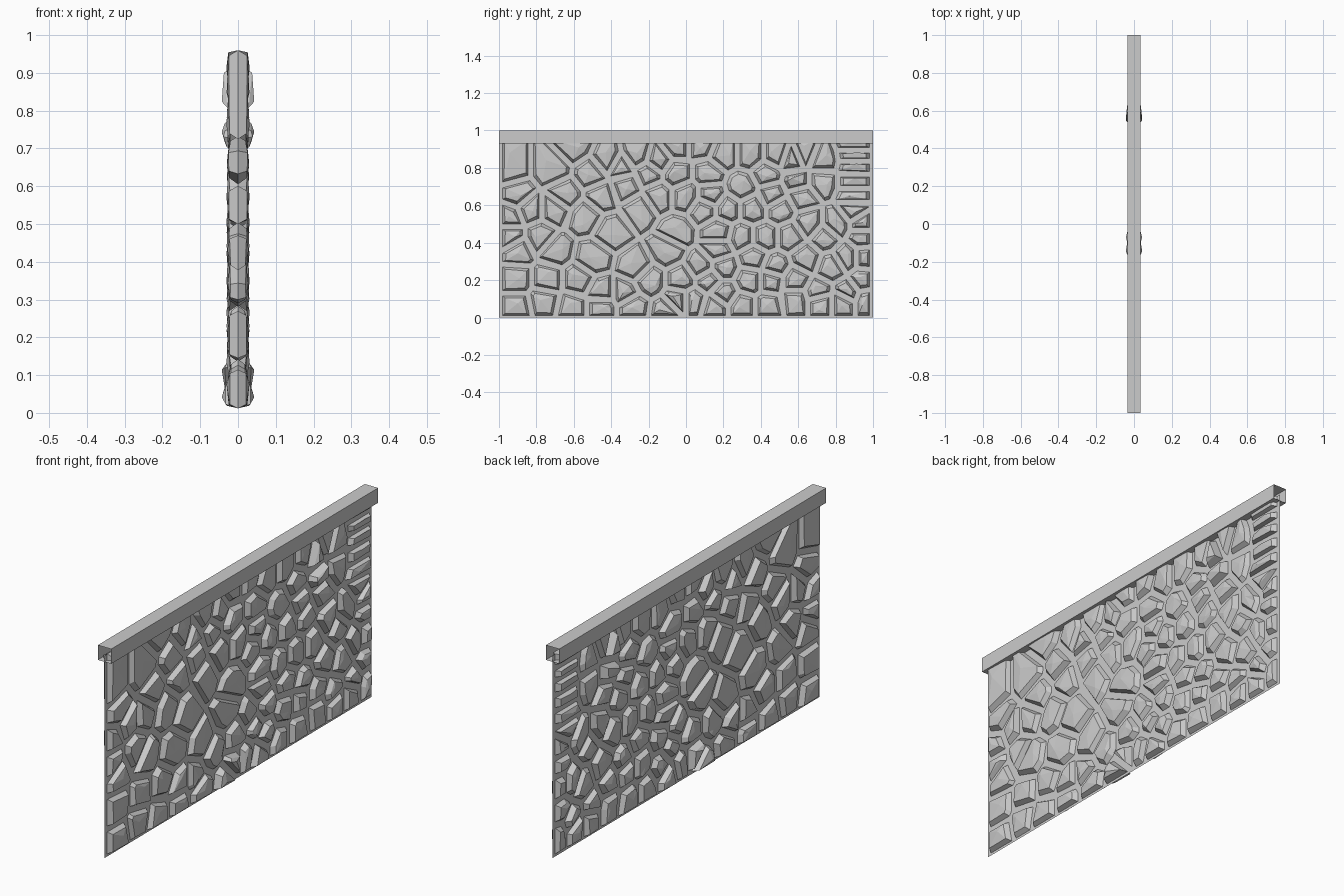
import bpy, bmesh, random
from mathutils import Vector

if "Cube" in bpy.data.objects:
    bpy.data.objects.remove(bpy.data.objects["Cube"])

random.seed(4)

# Stone centres: height -> positions along the wall
ROWS = {
    .03: [-.10],
    .06: [-.91, -.61, -.45, -.29, .15, .30, .44],
    .09: [-.76, -.04, .04, .58, .72, .84, .97],
    .13: [-.45, -.33, .20, .71, .86],
    .20: [-.91, -.74, -.58, -.20, -.02, .12, .34, .46, .58, .95],
    .27: [-.27, .08, .20, .48, .78],
    .32: [-.50, .36, .64, .86, .96],
    .36: [-.90, -.70, -.10, .17],
    .43: [-.94, -.78, .30, .42, .56, .74, .95],
    .46: [-.40, -.05, .17],
    .50: [.66, .80, .95],
    .54: [-.94, -.54],
    .58: [-.84, -.70, -.25, .10, .22, .36, .50, .90],
    .65: [-.90, -.65, -.45, -.15, 0, .13, .46, .62, .90],
    .70: [-.32, .30],
    .73: [.60, .72, .90],
    .77: [-.50, -.20, -.05, .12, .43],
    .80: [-.94, -.72, -.35, .90],
    .84: [-.42, -.15, .57, .72],
    .87: [-.26, .20, .35, .48, .64, .90],
    .92: [-.60, -.05, .08, .90],
}
PROUD = {(.57, .84), (.60, .73), (-.04, .09), (-.10, .03)}  # stones sticking out further
GAP = .015


def new_object(name, bm):
    bmesh.ops.recalc_face_normals(bm, faces=bm.faces)
    me = bpy.data.meshes.new(name)
    bm.to_mesh(me)
    bm.free()
    ob = bpy.data.objects.new(name, me)
    bpy.context.collection.objects.link(ob)
    return ob


def clip(poly, point, normal):
    """Keep the part of a 2D polygon behind a line."""
    out = []
    for a, b in zip(poly, poly[1:] + poly[:1]):
        da, db = (a - point).dot(normal), (b - point).dot(normal)
        if da <= 0:
            out.append(a)
        if da * db < 0:
            out.append(a.lerp(b, da / (da - db)))
    return out


def tidy(poly, limit=.018):
    """Drop corners that sit too close to their neighbour."""
    return [p for i, p in enumerate(poly) if (p - poly[i - 1]).length > limit]


def add_stone(bm, poly, depth):
    """Steep sides, a shrunken shoulder and a low faceted crown."""
    mid = sum(poly, Vector((0, 0))) / len(poly)
    size = min((p - mid).length for p in poly)
    peak = mid + Vector((random.uniform(-.3, .3), random.uniform(-.3, .3))) * size
    base, ring = [], []
    for p in poly:
        d = p - mid
        base.append(bm.verts.new((0, p.x, p.y)))
        q = mid + d * max(.6, 1 - .017 / d.length)
        ring.append(bm.verts.new((depth * random.uniform(.66, .9), q.x, q.y)))
    top = bm.verts.new((depth, peak.x, peak.y))
    n = len(poly)
    for i in range(n):
        j = (i + 1) % n
        bm.faces.new((base[i], base[j], ring[j], ring[i]))
        bm.faces.new((ring[i], ring[j], top))


# Stones: gapped cells around each centre, mirrored to the other face
seeds = [Vector((y, z)) for z, ys in ROWS.items() for y in ys]
keys = [(y, z) for z, ys in ROWS.items() for y in ys]
bm = bmesh.new()
for s, key in zip(seeds, keys):
    cell = [Vector(c) for c in ((-.98, .012), (.98, .012), (.98, .96), (-.98, .96))]
    for o in seeds:
        if o is not s and cell:
            n = (o - s).normalized()
            cell = clip(cell, (s + o) / 2 - n * GAP, n)
    cell = tidy(cell)
    if len(cell) >= 3:
        add_stone(bm, cell, .043 if key in PROUD else random.uniform(.025, .031))
stones = new_object("stones", bm)
mirror = stones.modifiers.new("both_faces", 'MIRROR')
mirror.use_axis = (True, False, False)
mirror.use_mirror_merge = False

# Mortar: thin sheet between the stones
bm = bmesh.new()
bm.faces.new([bm.verts.new((0, y, z)) for y, z in ((-1, 0), (1, 0), (1, .96), (-1, .96))])
new_object("mortar_panel", bm)

# Coping: square tube open at both ends
bm = bmesh.new()
section = [(-.035, .93), (.035, .93), (.035, 1), (-.035, 1)]
ends = [[bm.verts.new((x, y, z)) for x, z in section] for y in (-1, 1)]
for i in range(4):
    j = (i + 1) % 4
    bm.faces.new((ends[0][i], ends[0][j], ends[1][j], ends[1][i]))
new_object("coping", bm)
